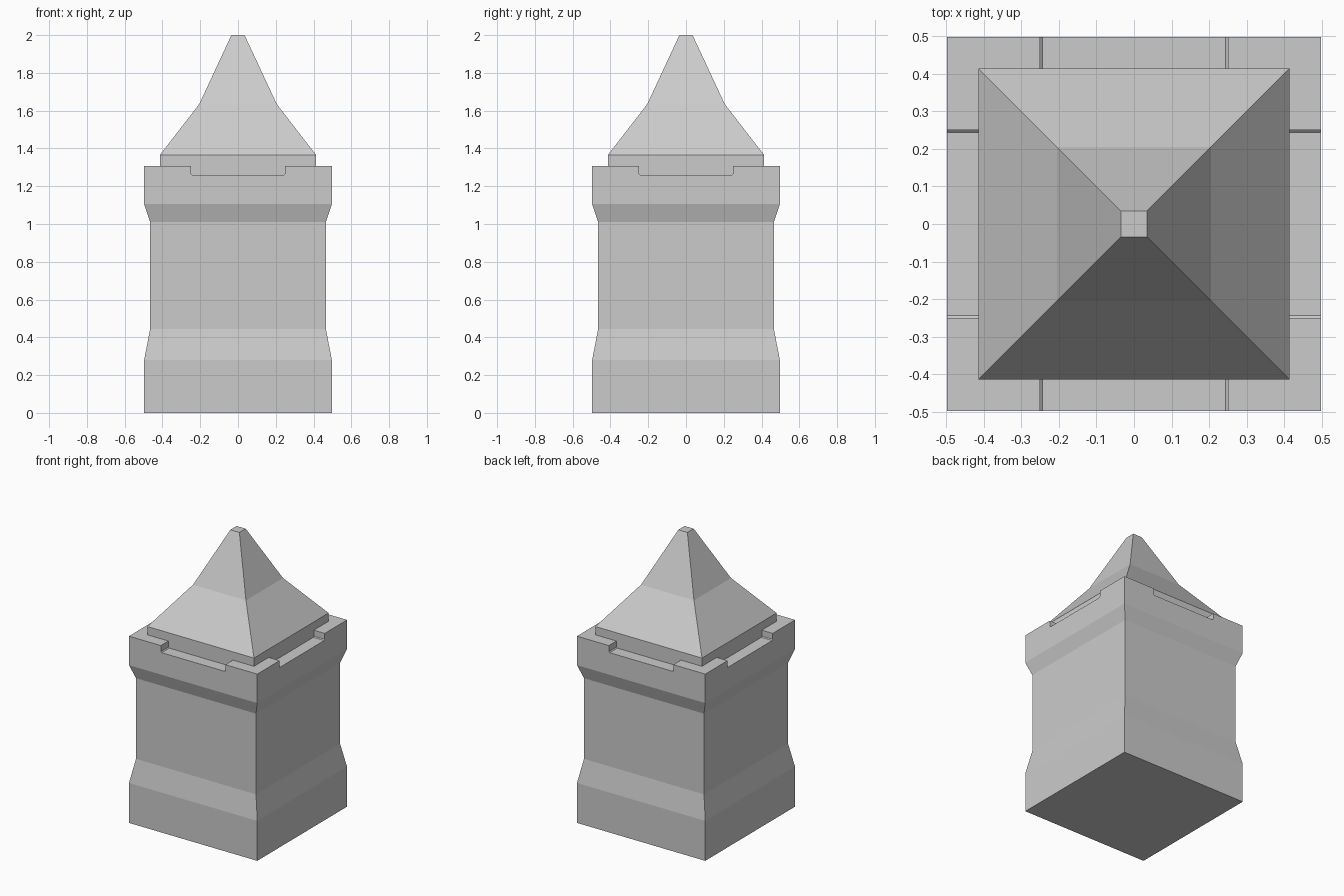
import bpy, bmesh
from mathutils import Matrix

if "Cube" in bpy.data.objects:
    bpy.data.objects.remove(bpy.data.objects["Cube"])


def finish(name, bm):
    bmesh.ops.recalc_face_normals(bm, faces=bm.faces[:])
    mesh = bpy.data.meshes.new(name)
    bm.to_mesh(mesh)
    bm.free()
    obj = bpy.data.objects.new(name, mesh)
    bpy.context.collection.objects.link(obj)
    return obj


def square_loft(name, profile):
    """Stack square rings given as (half width, height) and cap both ends."""
    bm = bmesh.new()
    rings = [[bm.verts.new((sx * r, sy * r, z))
              for sx, sy in ((-1, -1), (1, -1), (1, 1), (-1, 1))]
             for r, z in profile]
    for a, b in zip(rings, rings[1:]):
        for i in range(4):
            j = (i + 1) % 4
            bm.faces.new((a[i], a[j], b[j], b[i]))
    bm.faces.new(rings[0])
    bm.faces.new(rings[-1])
    return finish(name, bm)


def notch_cutter(name, angle):
    """Long bar with chamfered lower edges, cutting two opposite notches."""
    outline = [(-.25, 1.4), (-.25, 1.266), (-.244, 1.26),
               (.244, 1.26), (.25, 1.266), (.25, 1.4)]
    bm = bmesh.new()
    face = bm.faces.new([bm.verts.new((x, -.7, z)) for x, z in outline])
    ext = bmesh.ops.extrude_face_region(bm, geom=[face], use_keep_orig=True)
    moved = [v for v in ext["geom"] if isinstance(v, bmesh.types.BMVert)]
    bmesh.ops.translate(bm, verts=moved, vec=(0, 1.4, 0))
    bm.transform(Matrix.Rotation(angle, 4, 'Z'))
    obj = finish(name, bm)
    obj.hide_render = True
    return obj


# Tower body with flared foot and head
body = square_loft("tower_body", [(.497, 0), (.497, .28), (.465, .445),
                                  (.465, 1.01), (.497, 1.105), (.497, 1.308)])

# Notches in the middle of each parapet side
for k in range(2):
    cutter = notch_cutter(f"notch_cutter_{k}", k * 1.57079632679)
    mod = body.modifiers.new("notch", 'BOOLEAN')
    mod.operation = 'DIFFERENCE'
    mod.solver = 'EXACT'
    mod.object = cutter
    bpy.context.view_layer.objects.active = body
    bpy.ops.object.modifier_apply(modifier=mod.name)
    bpy.data.objects.remove(cutter)

# Spired roof on a square base
square_loft("spire_roof", [(.413, 1.25), (.413, 1.366),
                           (.205, 1.635), (.035, 2.0)])
